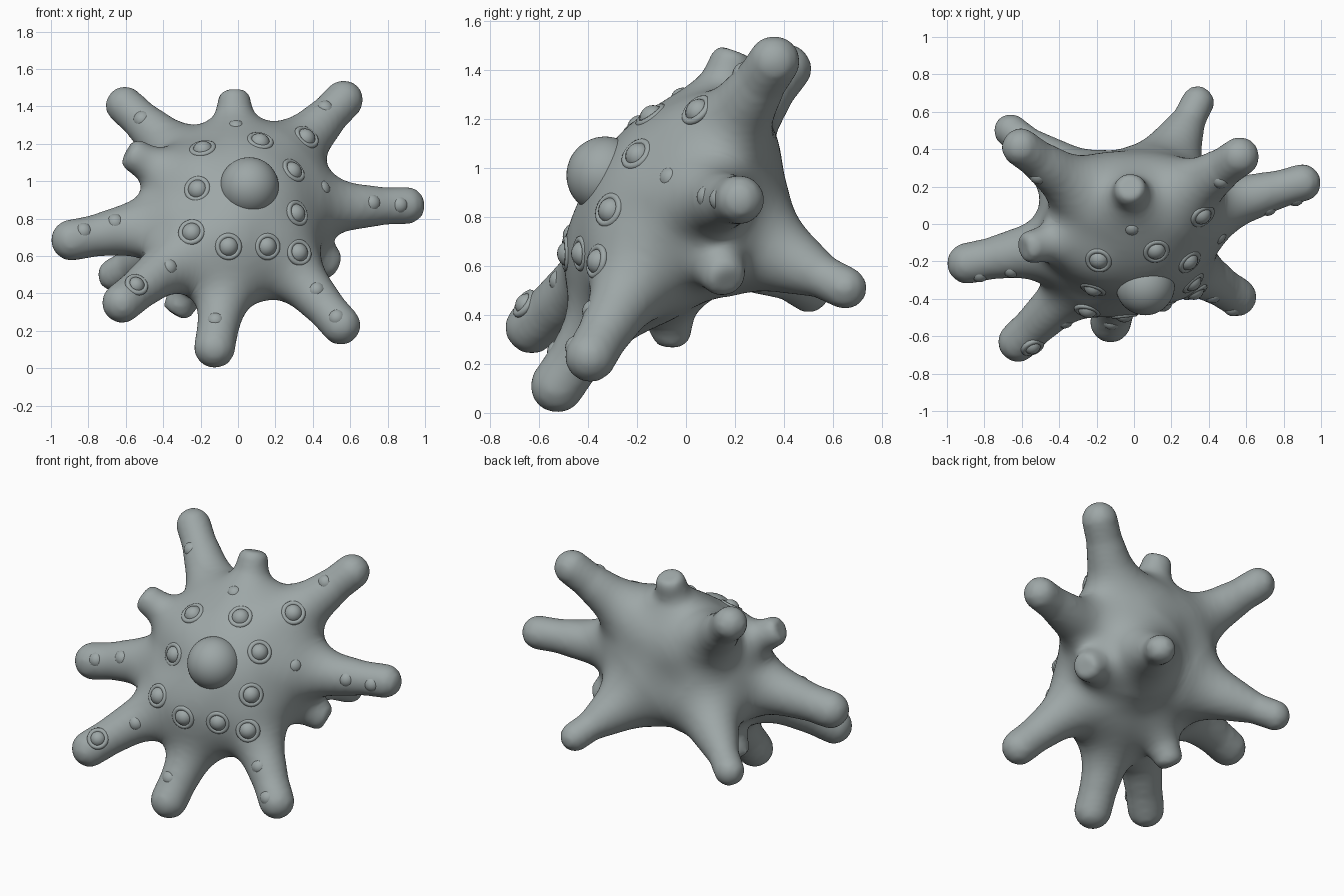
import bpy, bmesh
from mathutils import Vector as V
from mathutils.bvhtree import BVHTree

if "Cube" in bpy.data.objects:
    bpy.data.objects.remove(bpy.data.objects["Cube"])

skin = bpy.data.materials.new("slate_grey")
skin.diffuse_color = (0.34, 0.385, 0.385, 1)
skin.use_nodes = True
skin.node_tree.nodes["Principled BSDF"].inputs["Base Color"].default_value = skin.diffuse_color

# tilted ellipsoid core: axes across, along the face, out of the face
C = V((0, -0.03, 0.85))
AXES = (V((1, 0, 0)), V((0, 0.6, 0.8)), V((0, -0.8, 0.6)))
SEMI = (0.44, 0.505, 0.37)

# long arms: tip centre, tip radius, base radius
ARMS = [((-0.605, 0.41, 1.405), 0.102, 0.16), ((0.565, 0.36, 1.435), 0.105, 0.165),
        ((0.90, 0.22, 0.87), 0.1, 0.155), ((0.55, -0.39, 0.23), 0.105, 0.155),
        ((-0.125, -0.525, 0.11), 0.11, 0.15), ((-0.62, -0.63, 0.35), 0.108, 0.15),
        ((-0.89, -0.21, 0.685), 0.11, 0.165), ((0.34, 0.65, 0.51), 0.088, 0.2),
        ((-0.66, 0.5, 0.5), 0.09, 0.19)]
# short flat-ended stubs
STUBS = [((-0.02, 0.18, 1.42), 0.09, 0.15), ((-0.54, -0.12, 1.13), 0.09, 0.14),
         ((0.47, 0.15, 0.565), 0.09, 0.14), ((-0.31, -0.06, 0.34), 0.085, 0.13)]
# swellings low and left on the face
SWELL = [(V((-0.07, -0.26, 0.68)), 0.21), (V((-0.2, -0.12, 0.97)), 0.19)]

limbs = []
for group, flat in ((ARMS, False), (STUBS, True)):
    for tip, r, base in group:
        tip = V(tip)
        a = C.lerp(tip, 0.45)
        ab = tip - a
        limbs.append((a, ab, ab.length_squared, base, r, tip, ab.normalized(), flat))


def blend(d, e, k):
    h = max(0, k - abs(d - e))
    return min(d, e) - h * h / (4 * k)


def field(p):
    """Distance to the core blended smoothly with every limb."""
    q = p - C
    u = [q.dot(AXES[i]) / SEMI[i] for i in range(3)]
    k0 = max(sum(c * c for c in u) ** 0.5, 1e-5)
    k1 = max(sum((u[i] / SEMI[i]) ** 2 for i in range(3)) ** 0.5, 1e-5)
    d = k0 * (k0 - 1) / k1
    for c, r in SWELL:
        d = blend(d, (p - c).length - r, 0.1)
    for a, ab, l2, r0, r1, tip, n, flat in limbs:
        t = min(1, max(0, (p - a).dot(ab) / l2))
        e = (p - a - ab * t).length - (r0 + (r1 - r0) * min(1, t * 1.3))
        if flat:
            e = max(e, (p - tip).dot(n) - 0.06)
        d = blend(d, e, 0.13 if flat else 0.2)
    return d


def add_limb(bm, a, b, r0, r1):
    """Closed row of overlapping balls from a to b."""
    for i in range(9):
        t = i / 8
        vs = bmesh.ops.create_icosphere(bm, subdivisions=3, radius=r0 + (r1 - r0) * t)["verts"]
        bmesh.ops.translate(bm, verts=vs, vec=a.lerp(b, t))


# rough body: core and limbs, fused by remeshing
bm = bmesh.new()
core = bmesh.ops.create_icosphere(bm, subdivisions=4, radius=1)["verts"]
for v in core:
    s = v.co.copy()
    v.co = C + sum((AXES[i] * (s[i] * SEMI[i]) for i in range(3)), V((0, 0, 0)))
for a, ab, l2, r0, r1, tip, n, flat in limbs:
    add_limb(bm, a, tip, r0, r1)
me = bpy.data.meshes.new("rough")
bm.to_mesh(me)
bm.free()
rough = bpy.data.objects.new("rough", me)
bpy.context.collection.objects.link(rough)
mod = rough.modifiers.new("fuse", 'REMESH')
mod.mode = 'VOXEL'
mod.voxel_size = 0.028
dg = bpy.context.evaluated_depsgraph_get()
mesh = bpy.data.meshes.new_from_object(rough.evaluated_get(dg))
bpy.data.objects.remove(rough)

# settle the fused mesh on the blended surface
bm = bmesh.new()
bm.from_mesh(mesh)
H = 0.002
for step in range(5):
    if step < 4:
        bmesh.ops.smooth_vert(bm, verts=list(bm.verts), factor=0.5, use_axis_x=True,
                              use_axis_y=True, use_axis_z=True)
    for v in bm.verts:
        p = v.co.copy()
        d = field(p)
        g = V((field(p + V((H, 0, 0))) - d, field(p + V((0, H, 0))) - d,
               field(p + V((0, 0, H))) - d)) / H
        m = max(g.length_squared, 0.3)
        v.co = p - g * (max(-0.08, min(0.08, d)) / m)
bmesh.ops.smooth_vert(bm, verts=list(bm.verts), factor=0.5, use_axis_x=True,
                      use_axis_y=True, use_axis_z=True)
bmesh.ops.recalc_face_normals(bm, faces=list(bm.faces))
bm.to_mesh(mesh)
tree = BVHTree.FromBMesh(bm)
bm.free()
body = bpy.data.objects.new("body_with_arms", mesh)
bpy.context.collection.objects.link(body)
subd = body.modifiers.new("round", 'SUBSURF')
subd.levels = 1
subd.render_levels = 1


def finish(ob, name):
    ob.name = name
    ob.data.materials.clear()
    ob.data.materials.append(skin)
    for f in ob.data.polygons:
        f.use_smooth = True


finish(body, "body_with_arms")


def ball(name, c, r, seg=24):
    bpy.ops.mesh.primitive_uv_sphere_add(segments=seg, ring_count=seg // 2, radius=r, location=c)
    finish(bpy.context.object, name)


# big round central eye
ball("central_eye", (0.06, -0.33, 0.97), 0.158, 48)


def eye(x, z, r, lid):
    hit, n, _, _ = tree.ray_cast(V((x, -3, z)), V((0, 1, 0)))
    if hit is None:
        return
    if lid:
        bpy.ops.mesh.primitive_torus_add(major_radius=r, minor_radius=0.015, major_segments=28,
                                         minor_segments=10, location=hit - n * 0.008)
        ob = bpy.context.object
        ob.rotation_mode = 'QUATERNION'
        ob.rotation_quaternion = n.to_track_quat('Z', 'Y')
        finish(ob, "eyelid")
    ball("small_eye", hit - n * r * (0.4 if lid else 0.72), r * 0.95)


# lidded eyes over the face
for x, z in [(-0.19, 1.18), (-0.22, 0.96), (-0.25, 0.73), (-0.05, 0.65), (0.16, 0.65),
             (0.33, 0.62), (0.32, 0.83), (0.30, 1.06), (0.37, 1.24), (0.12, 1.22)]:
    eye(x, z, 0.058, True)
eye(-0.54, 0.45, 0.05, True)
# plain eyes along the arms
for x, z in [(-0.01, 1.31), (0.47, 0.97), (0.73, 0.89), (0.87, 0.88), (0.46, 1.41),
             (-0.66, 0.80), (-0.82, 0.74), (-0.36, 0.55), (-0.12, 0.27),
             (0.42, 0.43), (0.52, 0.28), (-0.53, 1.34)]:
    eye(x, z, 0.052, False)
